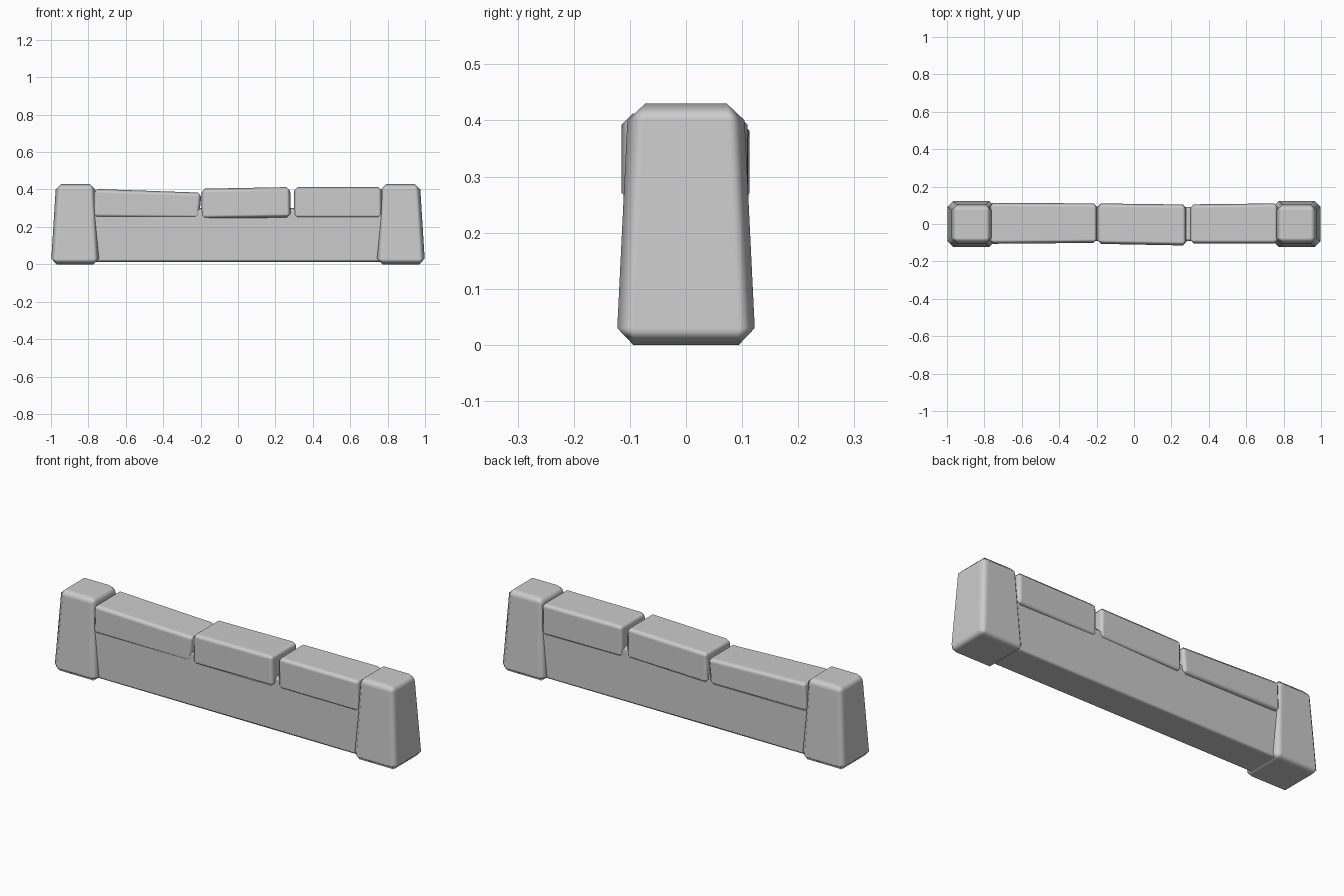
import bpy, bmesh

if "Cube" in bpy.data.objects:
    bpy.data.objects.remove(bpy.data.objects["Cube"])


def block(name, left, right, bevel):
    """Six-sided block from two ends, each (x_bottom, x_top, y_front, y_back, z_bottom, z_top, y_inset_top)."""
    bm = bmesh.new()
    bmesh.ops.create_cube(bm, size=2)
    for v in bm.verts:
        xb, xt, yf, yb, zb, zt, inset = left if v.co.x < 0 else right
        front, top = v.co.y < 0, v.co.z > 0
        y = yf if front else yb
        if top:
            y += inset if front else -inset
        v.co = (xt if top else xb, y, zt if top else zb)
    bmesh.ops.recalc_face_normals(bm, faces=bm.faces)
    mesh = bpy.data.meshes.new(name)
    bm.to_mesh(mesh)
    bm.free()
    mesh.shade_smooth()
    obj = bpy.data.objects.new(name, mesh)
    bpy.context.collection.objects.link(obj)
    # Single chamfer with flat-looking main faces
    mod = obj.modifiers.new("chamfer", 'BEVEL')
    mod.width = bevel
    mod.segments = 1
    mod.limit_method = 'NONE'
    mod.offset_type = 'OFFSET'
    mod.harden_normals = True
    return obj


# Tapered end posts
for side, s in (("left", -1), ("right", 1)):
    outer = (s * 1.0, s * 0.973, -0.124, 0.124, 0.0, 0.43, 0.021)
    inner = (s * 0.742, s * 0.764, -0.124, 0.124, 0.0, 0.43, 0.021)
    ends = (outer, inner) if s < 0 else (inner, outer)
    block(side + "_post", *ends, 0.03)

# Long low wall between the posts
block("wall",
      (-0.80, -0.80, -0.092, 0.092, 0.012, 0.30, 0.0),
      (0.80, 0.80, -0.092, 0.092, 0.012, 0.30, 0.0), 0.015)

# Slightly uneven coping stones
block("left_coping",
      (-0.775, -0.77, -0.106, 0.113, 0.25, 0.403, 0.0),
      (-0.208, -0.195, -0.101, 0.110, 0.245, 0.383, 0.0), 0.02)
block("middle_coping",
      (-0.197, -0.195, -0.106, 0.110, 0.243, 0.404, 0.0),
      (0.281, 0.279, -0.115, 0.104, 0.251, 0.413, 0.0), 0.02)
block("right_coping",
      (0.299, 0.299, -0.105, 0.105, 0.245, 0.412, 0.0),
      (0.770, 0.770, -0.105, 0.110, 0.245, 0.412, 0.0), 0.02)
